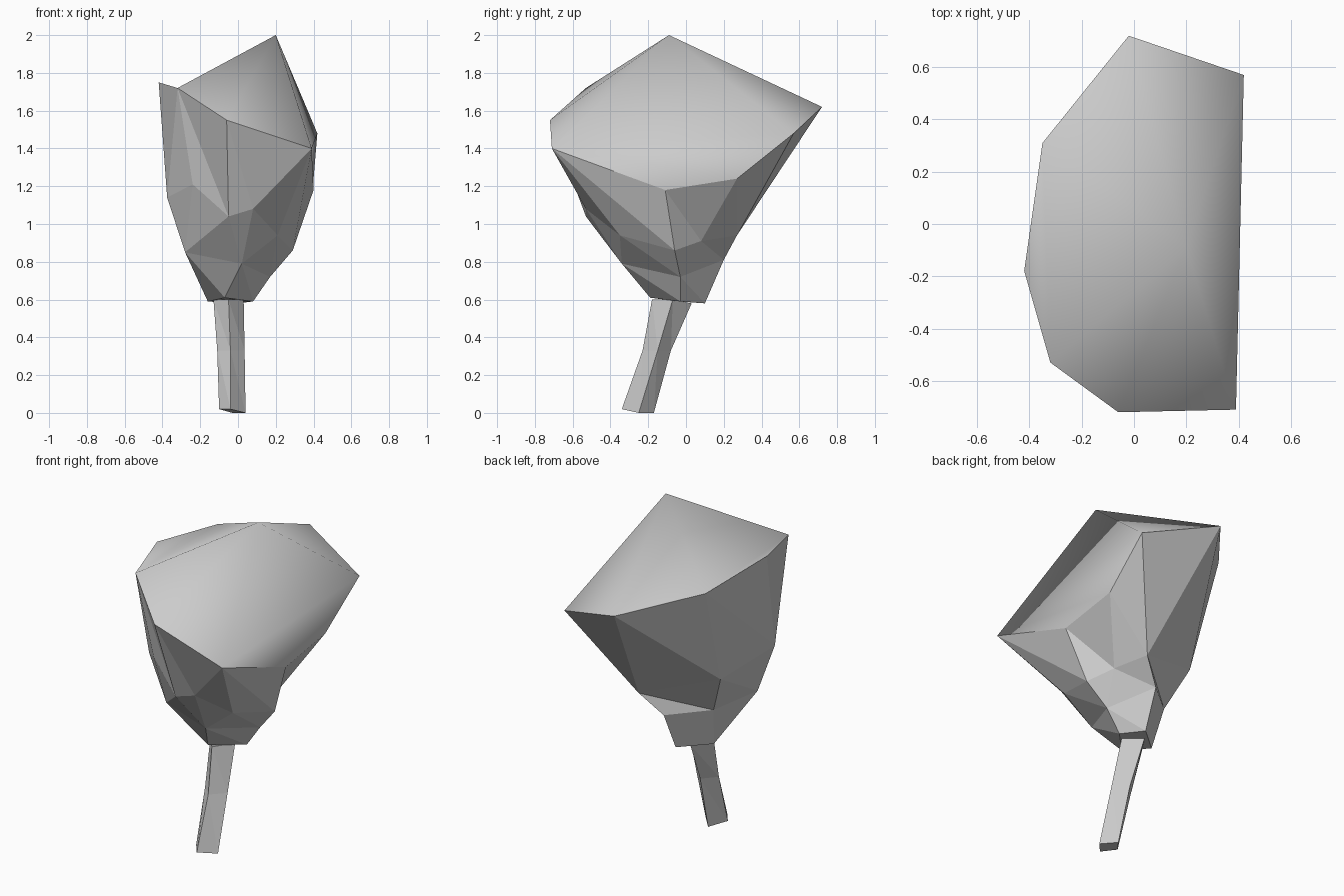
import bpy, bmesh

cube = bpy.data.objects.get("Cube")
if cube:
    bpy.data.objects.remove(cube, do_unlink=True)

grey = bpy.data.materials.new("plain grey")
grey.use_nodes = True
grey.diffuse_color = (0.6, 0.6, 0.6, 1)
grey.node_tree.nodes["Principled BSDF"].inputs["Base Color"].default_value = (0.6, 0.6, 0.6, 1)


def loft(name, rings, top_faces, flipped=()):
    """Join matching rings, top to bottom, with triangles; repeated points become fans.
    top_faces are point lists shaded smooth; flipped names (band, step) quads split the other way."""
    bm = bmesh.new()
    known = {}

    def face(*points):
        verts = []
        for p in points:
            if p not in known:
                known[p] = bm.verts.new(p)
            if known[p] not in verts:
                verts.append(known[p])
        if len(verts) > 2:
            return bm.faces.new(verts)

    count = len(rings[0])
    for band, (upper, lower) in enumerate(zip(rings, rings[1:])):
        for i in range(count):
            a, b = upper[i], upper[(i + 1) % count]
            c, d = lower[(i + 1) % count], lower[i]
            if (band, i) in flipped:
                face(a, d, b)
                face(b, d, c)
            else:
                face(a, d, c)
                face(a, c, b)
    face(*reversed(rings[-1]))

    # Smooth top with a sharp rim
    for points in top_faces:
        face(*points).smooth = True
    for edge in bm.edges:
        if len({f.smooth for f in edge.link_faces}) > 1:
            edge.smooth = False

    bmesh.ops.recalc_face_normals(bm, faces=bm.faces[:])
    mesh = bpy.data.meshes.new(name)
    bm.to_mesh(mesh)
    bm.free()
    mesh.materials.append(grey)
    obj = bpy.data.objects.new(name, mesh)
    bpy.context.collection.objects.link(obj)


# Head: rim, widest faceted band, lower band and neck
front_corner = (.39, -.71, 1.4)
rim = [(-.06, -.72, 1.55), front_corner, front_corner, (.4, -.11, 1.18),
       (.4, .27, 1.24), (.42, .57, 1.48), (-.02, .72, 1.62),
       (-.35, .31, 1.69), (-.42, -.18, 1.75), (-.32, -.53, 1.72)]

back_corner = (.13, .27, .94)
band = [(-.05, -.53, 1.04), (.08, -.53, 1.08), (.21, -.35, .94), (.29, -.06, .86),
        (.21, .08, .91), back_corner, back_corner,
        (-.31, .11, 1.08), (-.375, -.32, 1.14), (-.24, -.47, 1.21)]

front, right, back, left = (.02, -.34, .79), (.17, -.03, .72), (.01, .2, .81), (-.28, -.29, .85)
lower_band = [front, front, front, right, right, back, back, (-.2, .02, .83), left, left]

front, right, back, left = (-.07, -.19, .61), (.08, -.03, .59), (0, .1, .58), (-.16, -.04, .59)
neck = [front, front, front, right, right, back, back, left, left, left]

# Domed top: a fan of triangles round the peak, plus two filled rim corners
peak = (.2, -.09, 2)
spokes = [rim[i] for i in (0, 1, 5, 6, 7, 9)]
dome = [(p, q, peak) for p, q in zip(spokes, spokes[1:] + spokes[:1])]
dome += [rim[2:6], rim[7:]]

loft("head", [rim, band, lower_band, neck], dome, flipped=[(0, 8), (1, 9)])

# Stalk: a leaning, slightly bent four-sided bar
stalk_rings = [
    [(-.05, -.18, .6), (.03, -.07, .6), (-.05, .03, .58), (-.13, -.08, .6)],
    [(-.04, -.23, .33), (.035, -.15, .33), (-.04, -.08, .33), (-.11, -.16, .33)],
    [(-.04, -.34, .02), (.04, -.25, 0), (-.03, -.17, 0), (-.1, -.26, .02)],
]
loft("stalk", stalk_rings, [stalk_rings[0]])
